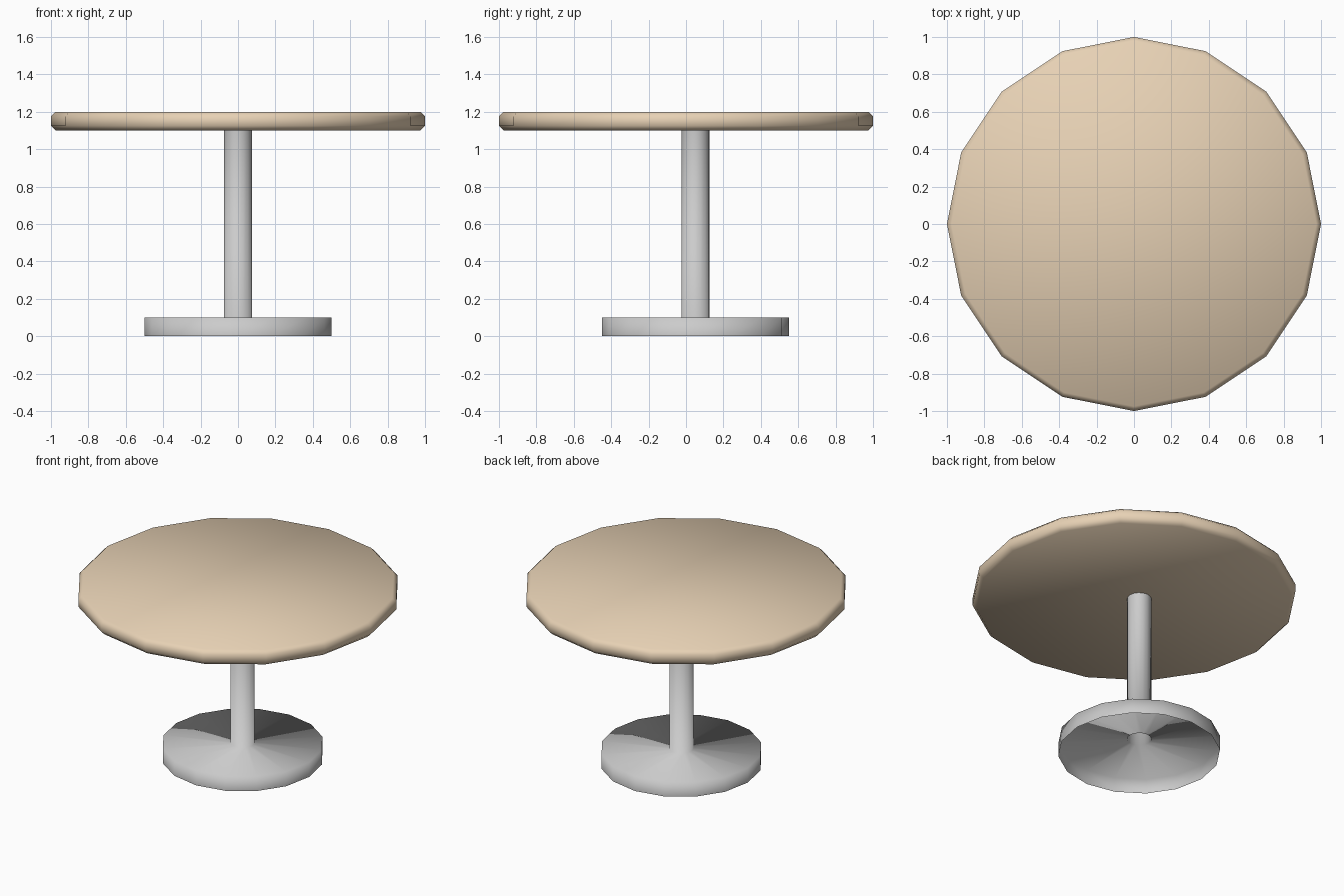
import bpy, bmesh, math

if "Cube" in bpy.data.objects:
    bpy.data.objects.remove(bpy.data.objects["Cube"])

SIDES = 16


def lathe(name, profile, y=0.0, capped=False, color=None):
    """Turn an (r, z) profile, listed bottom to top, into a smooth 16-sided part."""
    bm = bmesh.new()
    rings = []
    for r, z in profile:
        rings.append([bm.verts.new((r * math.cos(2 * math.pi * i / SIDES),
                                    r * math.sin(2 * math.pi * i / SIDES), z))
                      for i in range(SIDES)])
    for low, high in zip(rings, rings[1:]):
        for i in range(SIDES):
            j = (i + 1) % SIDES
            bm.faces.new((low[i], low[j], high[j], high[i]))
    if capped:
        bm.faces.new(rings[0][::-1])
        bm.faces.new(rings[-1])
    for f in bm.faces:
        f.smooth = True
    mesh = bpy.data.meshes.new(name)
    bm.to_mesh(mesh)
    bm.free()
    obj = bpy.data.objects.new(name, mesh)
    obj.location.y = y
    bpy.context.collection.objects.link(obj)
    if color:
        mat = bpy.data.materials.new(name + "_material")
        mat.diffuse_color = color
        mat.use_nodes = True
        mat.node_tree.nodes["Principled BSDF"].inputs["Base Color"].default_value = mat.diffuse_color
        mesh.materials.append(mat)
    return obj


# Round top with bevelled rim
lathe("table_top", [(0.975, 1.1), (1, 1.125), (1, 1.175), (0.975, 1.2)],
      capped=True, color=(0.8, 0.64, 0.46, 1))

# Hollow foot and column in one turned shell, open underneath, set slightly back
lathe("pedestal", [(0.5, 0), (0.5, 0.1), (0.075, 0.1), (0.075, 1.1)], y=0.05)
